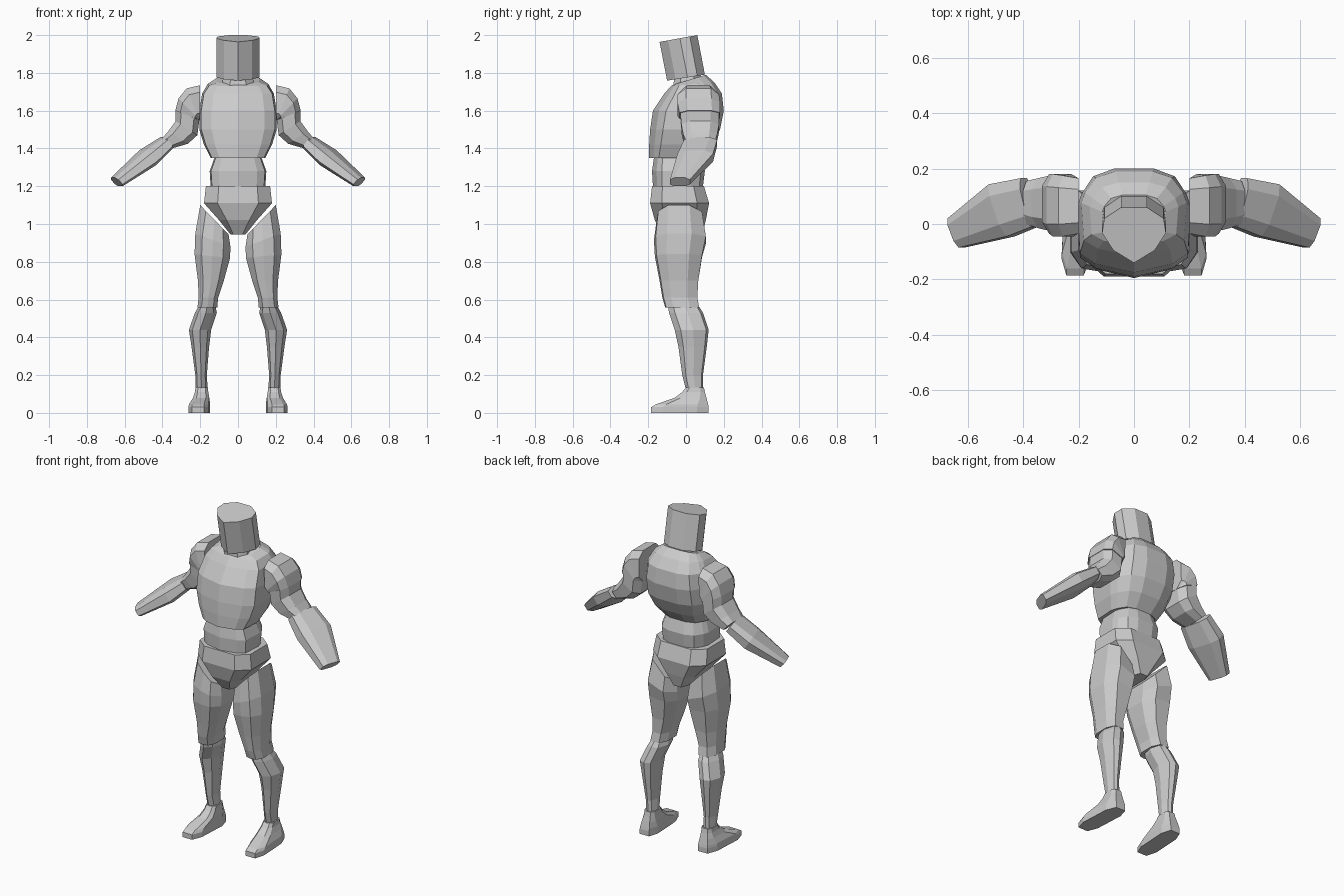
import bpy
import bmesh

if "Cube" in bpy.data.objects:
    bpy.data.objects.remove(bpy.data.objects["Cube"], do_unlink=True)

grey = bpy.data.materials.new("light_grey")
grey.use_nodes = True
colour = (0.6, 0.6, 0.6, 1)
grey.diffuse_color = colour
grey.node_tree.nodes["Principled BSDF"].inputs["Base Color"].default_value = colour


def mirrored(half):
    """Close a half outline (front to back, x >= 0) into a symmetric one."""
    return half + [(-u, v) for u, v in reversed(half) if u > 0]


def octagon(cut):
    return mirrored([(cut, -1), (1, -cut), (1, cut), (cut, 1)])


def span(inner, outer, front, back, skew=0, lean=0):
    """Cross-section between two (x, z) points, with a y range.
    skew shifts x and lean shifts z from front to back."""
    return inner, outer, front, back, skew, lean


def level(z, left, right, front, back, skew=0, lean=0):
    return span((left, z), (right, z), front, back, skew, lean)


def centred(z, width, front, back, lean=0):
    return level(z, -width, width, front, back, 0, lean)


def loft(name, outline, sections, side=1):
    """Skin flat faces over a stack of cross-sections."""
    bm = bmesh.new()
    rings = []
    for inner, outer, front, back, skew, lean in sections:
        ring = []
        for u, v in outline:
            t = (u + 1) / 2
            x = inner[0] + (outer[0] - inner[0]) * t + skew * v
            z = inner[1] + (outer[1] - inner[1]) * t + lean * v
            y = (front + back) / 2 + (back - front) / 2 * v
            ring.append(bm.verts.new((side * x, y, z)))
        rings.append(ring)
    count = len(outline)
    for low, high in zip(rings, rings[1:]):
        for i in range(count):
            j = (i + 1) % count
            bm.faces.new((low[i], low[j], high[j], high[i]))
    bm.faces.new(rings[0])
    bm.faces.new(rings[-1])
    bmesh.ops.recalc_face_normals(bm, faces=bm.faces)
    mesh = bpy.data.meshes.new(name)
    bm.to_mesh(mesh)
    bm.free()
    mesh.materials.append(grey)
    part = bpy.data.objects.new(name, mesh)
    bpy.context.collection.objects.link(part)
    return part


def pair(name, outline, sections):
    for prefix, side in (("left", 1), ("right", -1)):
        loft(prefix + "_" + name, outline, sections, side)


# Outlines of the cross-sections, front to back
head_outline = mirrored([(0, -1), (.65, -.55), (1, .08), (.93, .6), (.4, 1)])
chest_outline = mirrored([(0, -1), (.68, -.83), (.95, -.63), (1, .25),
                          (.93, .5), (.72, .85), (.35, 1)])
shin_outline = mirrored([(0, -1), (.7, -.65), (1, .1), (.6, .85), (0, 1)])
thigh_outline = mirrored([(0, -1), (.6, -.93), (1, -.5), (1, .45), (.55, 1)])

# Head and neck
loft("head", head_outline, [
    centred(1.775, .115, -.10, .10, .016),
    centred(1.982, .115, -.14, .06, .018)])
loft("neck", octagon(.5), [
    centred(1.70, .09, -.07, .085),
    centred(1.80, .075, -.06, .075)])

# Trunk
loft("chest", chest_outline, [
    centred(1.35, .145, -.195, .08),
    centred(1.42, .18, -.195, .14),
    centred(1.5, .205, -.19, .18),
    centred(1.6, .205, -.175, .2),
    centred(1.69, .19, -.115, .19),
    centred(1.74, .16, -.08, .15, .01),
    centred(1.765, .115, -.06, .105, .025)])
loft("waist", chest_outline, [
    centred(1.2, .145, -.175, .09),
    centred(1.28, .15, -.18, .1),
    centred(1.35, .125, -.17, .08)])
loft("pelvis", octagon(.6), [
    centred(.945, .04, -.12, .085),
    centred(1.02, .1, -.165, .105),
    centred(1.11, .18, -.19, .122),
    centred(1.2, .17, -.18, .095)])

# Legs
pair("thigh", thigh_outline, [
    span((.05, .945), (.2, 1.1), -.155, .085),
    span((.04, .88), (.226, .95), -.17, .105),
    span((.042, .82), (.23, .84), -.165, .085),
    level(.7, .075, .212, -.14, .065),
    level(.61, .105, .208, -.125, .06),
    level(.557, .11, .215, -.11, .07)])
pair("shin", shin_outline, [
    level(.57, .12, .205, -.095, .065),
    level(.53, .112, .228, -.09, .09),
    level(.44, .142, .26, -.06, .12),
    level(.35, .153, .246, -.04, .11),
    level(.2, .165, .226, -.02, .09),
    level(.12, .16, .225, 0, .09)])
pair("foot", octagon(.6), [
    level(.135, .16, .225, 0, .095),
    level(.11, .157, .228, -.02, .1),
    level(.08, .152, .238, -.06, .108),
    level(.045, .152, .255, -.16, .117, -.008),
    level(.03, .152, .257, -.185, .12, -.008),
    level(0, .152, .257, -.185, .12, -.008)])

# Arms: the shoulder fans around the armpit
armpit = (.203, 1.55)
pair("shoulder", octagon(.6), [
    span(armpit, (.2, 1.735), -.035, .165),
    span(armpit, (.272, 1.718), -.045, .175),
    span(armpit, (.315, 1.665), -.045, .18),
    span(armpit, (.332, 1.6), -.035, .18)])
pair("upper_arm", octagon(.55), [
    span((.205, 1.55), (.33, 1.6), -.03, .175),
    span((.215, 1.47), (.33, 1.545), -.025, .175),
    span((.265, 1.425), (.37, 1.49), -.015, .165),
    span((.35, 1.4), (.4, 1.455), 0, .155)])
pair("forearm", octagon(.55), [
    span((.355, 1.4), (.4, 1.46), -.01, .165, .02),
    span((.45, 1.312), (.505, 1.39), -.045, .143, .032),
    span((.622, 1.2), (.662, 1.245), -.085, .02, .02)])
